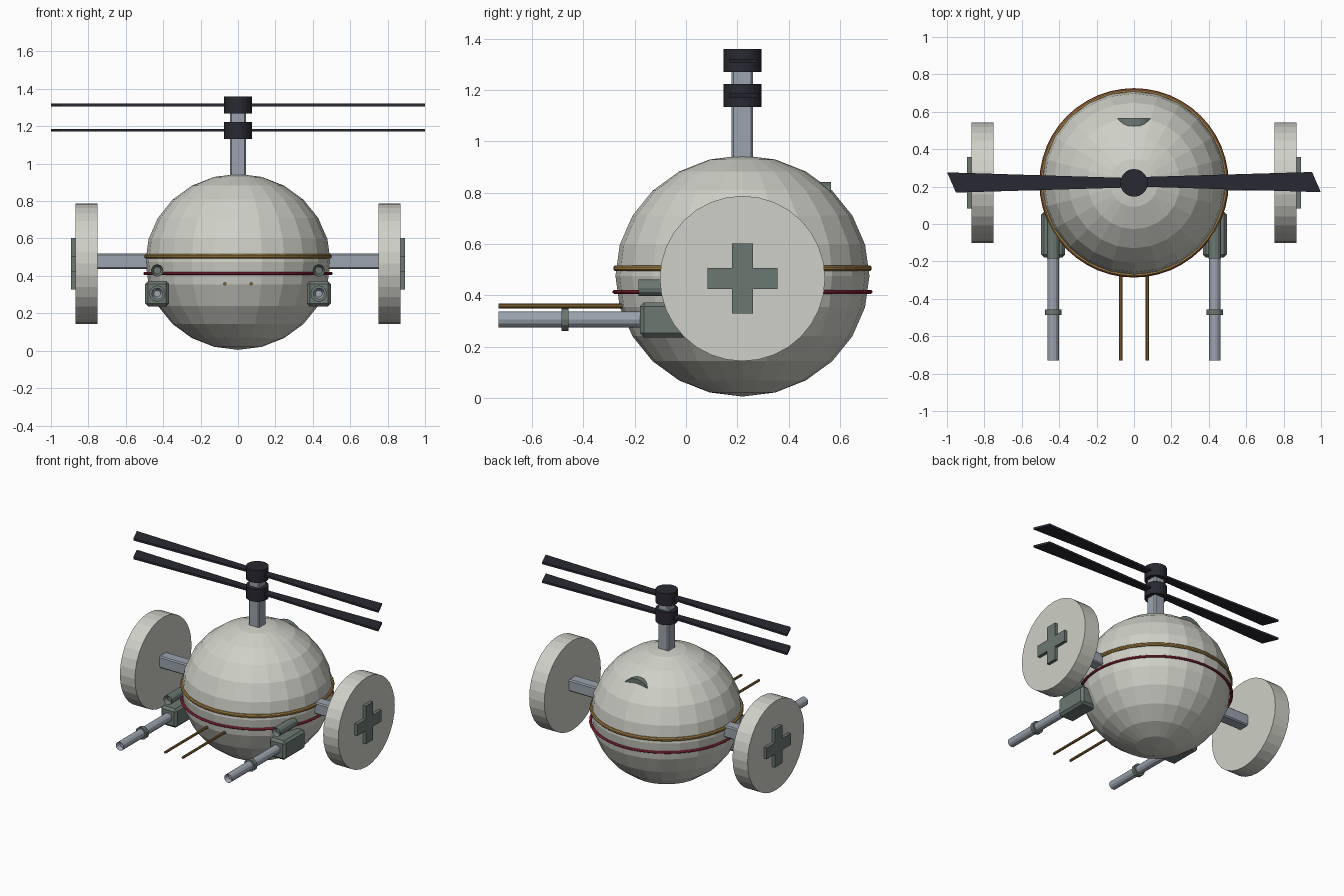
import bpy, bmesh, math
from mathutils import Matrix, Vector

if "Cube" in bpy.data.objects:
    bpy.data.objects.remove(bpy.data.objects["Cube"])

CY = 0.22  # y of the body axis


def material(name, rgb):
    m = bpy.data.materials.new(name)
    m.diffuse_color = (*rgb, 1)
    m.use_nodes = True
    m.node_tree.nodes["Principled BSDF"].inputs["Base Color"].default_value = m.diffuse_color
    return m


SHELL = material("pale_shell", (0.62, 0.63, 0.57))
STEEL = material("blue_grey_steel", (0.33, 0.37, 0.43))
GREEN = material("grey_green", (0.15, 0.19, 0.17))
GOLD = material("gold", (0.38, 0.22, 0.06))
BRONZE = material("bronze", (0.27, 0.15, 0.04))
RED = material("red", (0.40, 0.03, 0.06))
DARK = material("dark_rotor", (0.022, 0.022, 0.032))

ROT = {"X": Matrix.Rotation(math.pi / 2, 4, "Y"),
       "Y": Matrix.Rotation(math.pi / 2, 4, "X"),
       "Z": Matrix.Identity(4)}


def finish(name, bm, mat):
    bmesh.ops.recalc_face_normals(bm, faces=bm.faces)
    me = bpy.data.meshes.new(name)
    bm.to_mesh(me)
    bm.free()
    me.materials.append(mat)
    ob = bpy.data.objects.new(name, me)
    bpy.context.collection.objects.link(ob)
    return ob


def box(name, lo, hi, mat, bevel=0.0):
    lo, hi = Vector(lo), Vector(hi)
    bm = bmesh.new()
    bmesh.ops.create_cube(bm, size=1, matrix=Matrix.Translation((lo + hi) / 2)
                          @ Matrix.Diagonal((*(hi - lo), 1)))
    if bevel:
        bmesh.ops.bevel(bm, geom=bm.edges[:], offset=bevel, segments=1, affect="EDGES")
    return finish(name, bm, mat)


def cylinder(name, centre, r, length, axis, mat, sides=16, bore=0.0):
    """Cylinder along an axis; bore recesses the end that faces the front."""
    bm = bmesh.new()
    bmesh.ops.create_cone(bm, cap_ends=True, segments=sides, radius1=r, radius2=r, depth=length,
                          matrix=Matrix.Translation(centre) @ ROT[axis])
    if bore:
        bm.normal_update()
        cap = [f for f in bm.faces if f.normal.y < -0.99]
        bmesh.ops.inset_region(bm, faces=cap, thickness=r - bore)
        bmesh.ops.translate(bm, verts=cap[0].verts[:], vec=(0, 0.03, 0))
    return finish(name, bm, mat)


def prism(name, outline, matrix, depth, mat):
    """Extrude a flat outline along local z."""
    bm = bmesh.new()
    face = bm.faces.new([bm.verts.new(matrix @ Vector((x, y, 0))) for x, y in outline])
    ext = bmesh.ops.extrude_face_region(bm, geom=[face])
    vec = matrix.to_3x3() @ Vector((0, 0, depth))
    bmesh.ops.translate(bm, vec=vec, verts=[v for v in ext["geom"] if isinstance(v, bmesh.types.BMVert)])
    return finish(name, bm, mat)


def ring(name, z, r, half_w, half_h, mat, sides=48):
    """Band with an octagonal section around the body."""
    bm = bmesh.new()
    loops = []
    for i in range(sides):
        a = math.tau * i / sides
        loop = []
        for j in range(8):
            b = math.tau * (j + 0.5) / 8
            rr = r + half_w * math.cos(b)
            loop.append(bm.verts.new((rr * math.cos(a), CY + rr * math.sin(a), z + half_h * math.sin(b))))
        loops.append(loop)
    for i in range(sides):
        p, q = loops[i], loops[(i + 1) % sides]
        for j in range(8):
            k = (j + 1) % 8
            bm.faces.new((p[j], q[j], q[k], p[k]))
    return finish(name, bm, mat)


# Faceted round body, slightly squashed
bm = bmesh.new()
bmesh.ops.create_uvsphere(bm, u_segments=24, v_segments=12, radius=1,
                          matrix=Matrix.Translation((0, CY, 0.475)) @ Matrix.Diagonal((0.495, 0.495, 0.47, 1)))
finish("body", bm, SHELL)
ring("gold_band", 0.505, 0.492, 0.012, 0.0125, GOLD)
ring("red_band", 0.413, 0.497, 0.010, 0.008, RED)

# Rear hatch poking out of the upper back
cylinder("rear_hatch", (0, 0.515, 0.722), 0.12, 0.10, "Y", GREEN, 24)

# Mast and two stacked rotors
box("mast", (-0.042, CY - 0.042, 0.90), (0.042, CY + 0.042, 1.30), STEEL, 0.008)
blade = [(0, -0.022), (0.999, -0.053), (0.952, 0.055), (0, 0.027)]
for label, hub_z, blade_z in (("lower", 1.178, 1.171), ("upper", 1.314, 1.306)):
    cylinder(label + "_hub", (0, CY, hub_z), 0.074, 0.09, "Z", DARK, 20)
    for side, turn in (("right", 0), ("left", math.pi)):
        m = Matrix.Translation((0, CY + 0.003, blade_z)) @ Matrix.Rotation(turn, 4, "Z")
        prism(f"{label}_blade_{side}", blade, m, 0.015, DARK)

# Plus-shaped outline for the side emblems
A, B = 0.137, 0.041
plus = [(A, -B), (A, B), (B, B), (B, A), (-B, A), (-B, B),
        (-A, B), (-A, -B), (-B, -B), (-B, -A), (B, -A), (B, -B)]

for label, s in (("right", 1), ("left", -1)):
    # Side arm, disc and raised plus
    xs = sorted((s * 0.40, s * 0.77))
    box("side_arm_" + label, (xs[0], CY - 0.042, 0.437), (xs[1], CY + 0.042, 0.521), STEEL, 0.008)
    cylinder("side_disc_" + label, (s * 0.81, CY, 0.465), 0.322, 0.12, "X", SHELL, 32)
    prism("disc_plus_" + label, plus, Matrix.Translation((s * 0.865, CY, 0.465)) @ ROT["X"],
          s * 0.028, GREEN)
    # Gun: housing, barrel, collar and sight tube
    x = s * 0.432
    box("gun_housing_" + label, (x - 0.064, -0.18, 0.236), (x + 0.064, 0.066, 0.372), GREEN, 0.016)
    cylinder("gun_barrel_" + label, (x, -0.44, 0.305), 0.031, 0.58, "Y", STEEL, 12, 0.018)
    cylinder("gun_collar_" + label, (x, -0.472, 0.305), 0.044, 0.028, "Y", GREEN, 12)
    cylinder("sight_tube_" + label, (x, -0.085, 0.429), 0.033, 0.20, "Y", GREEN, 12, 0.02)
    # Front feeler rod
    cylinder("feeler_rod_" + label, (s * 0.07, -0.465, 0.358), 0.009, 0.53, "Y", BRONZE, 8)
